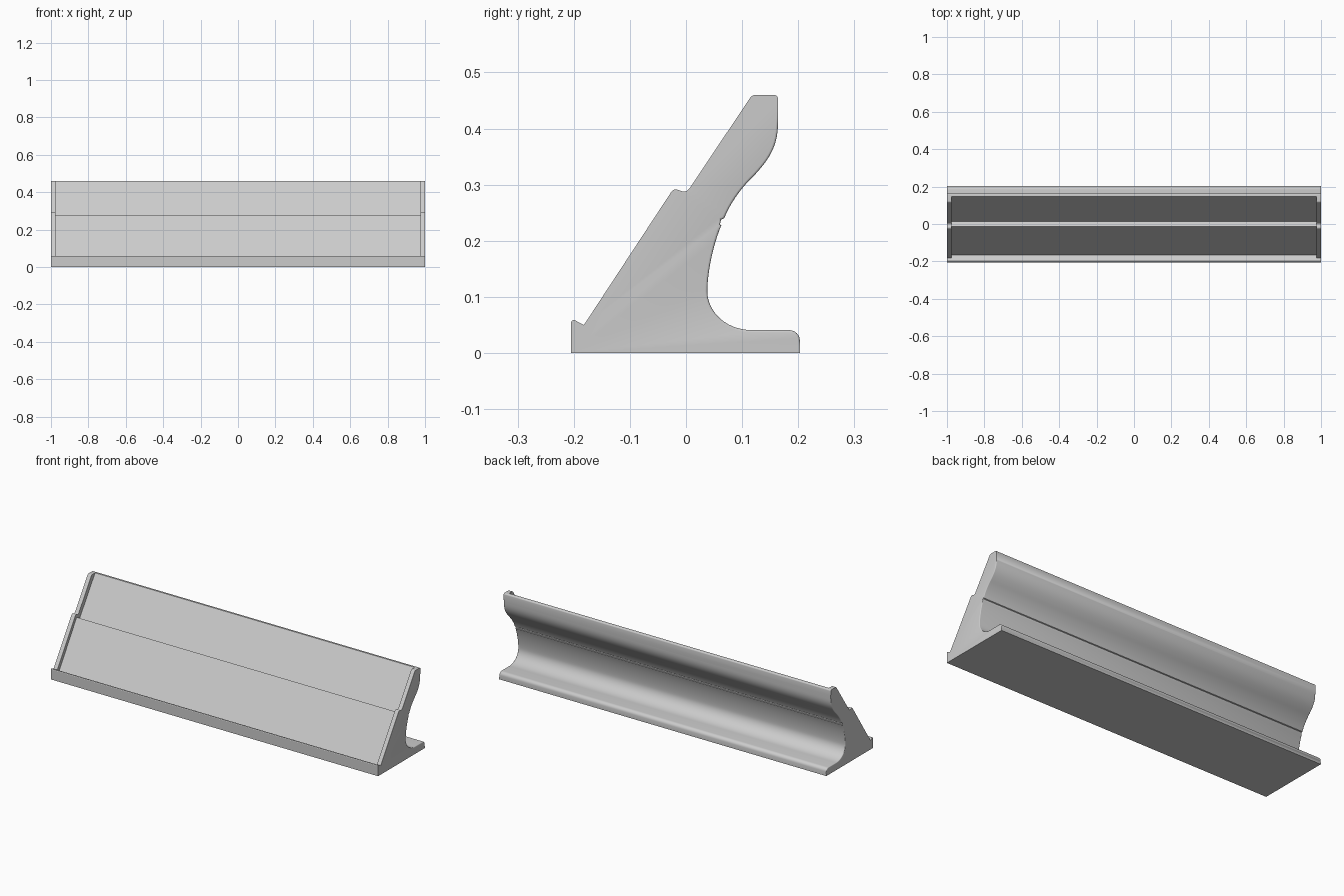
import bpy, bmesh, math
from mathutils import Vector
from mathutils.geometry import interpolate_bezier

if "Cube" in bpy.data.objects:
    bpy.data.objects.remove(bpy.data.objects["Cube"])


def curve(*pts, n=12):
    return [tuple(p) for p in interpolate_bezier(*[Vector(p) for p in pts], n)]


def prism(name, profile, half):
    """Extrude a (y, z) profile along x from -half to +half."""
    bm = bmesh.new()
    face = bm.faces.new([bm.verts.new((-half, y, z)) for y, z in profile])
    ext = bmesh.ops.extrude_face_region(bm, geom=[face])
    moved = [v for v in ext["geom"] if isinstance(v, bmesh.types.BMVert)]
    bmesh.ops.translate(bm, verts=moved, vec=(2 * half, 0, 0))
    bmesh.ops.recalc_face_normals(bm, faces=bm.faces)
    # soften the end edges along the hollow back
    soft = []
    for e in bm.edges:
        a, b = (v.co for v in e.verts)
        if abs(a.x - b.x) < 1e-5 and min(a.y, b.y) > 0.03 and max(a.z, b.z) < 0.43 and min(a.z, b.z) > 0.01:
            soft.append(e)
    if name == "holder_body":
        bmesh.ops.bevel(bm, geom=soft, offset=0.004, segments=3, profile=0.5, affect='EDGES')
    me = bpy.data.meshes.new(name)
    bm.to_mesh(me)
    bm.free()
    ob = bpy.data.objects.new(name, me)
    bpy.context.collection.objects.link(ob)
    return ob


# side outline: front lip, stepped slope, rounded top
outline = [(-0.205, 0), (-0.205, 0.055), (-0.203, 0.058), (-0.199, 0.059), (-0.182, 0.05)]
outline += curve((-0.027, 0.286), (-0.024, 0.292), (-0.018, 0.293), (-0.012, 0.290), n=6)
outline += curve((-0.006, 0.288), (0, 0.287), (0.004, 0.290), (0.008, 0.296), n=6)
outline += curve((0.113, 0.453), (0.116, 0.458), (0.119, 0.46), (0.124, 0.46), n=5)
outline += curve((0.157, 0.46), (0.161, 0.46), (0.164, 0.457), (0.164, 0.453), n=5)
# S-shaped back with a narrow seam step, then the foot
outline += curve((0.164, 0.407), (0.163, 0.365), (0.145, 0.342), (0.122, 0.317))
outline += curve((0.122, 0.317), (0.10, 0.296), (0.080, 0.270), (0.068, 0.240), n=10)[1:]
outline += [(0.0625, 0.238), (0.0605, 0.229)]
outline += curve((0.063, 0.228), (0.047, 0.19), (0.038, 0.14), (0.038, 0.11))
outline += curve((0.038, 0.11), (0.038, 0.075), (0.07, 0.041), (0.117, 0.041), n=16)[1:]
outline += curve((0.183, 0.041), (0.194, 0.041), (0.203, 0.033), (0.203, 0.022), n=7)
outline += [(0.203, 0)]
body = prism("holder_body", outline, 1.0)

# recess between the end walls, leaving two sloped panels and a ledge
recess = [(-0.192, 0.0556), (-0.166, 0.037), (-0.013, 0.276), (0.013, 0.260),
          (0.148, 0.46), (0.1547, 0.47), (0.10, 0.60), (-0.195, 0.20)]
cutter = prism("recess_cutter", recess, 0.977)
cutter.hide_render = True

mod = body.modifiers.new("recess", 'BOOLEAN')
mod.operation = 'DIFFERENCE'
mod.solver = 'EXACT'
mod.object = cutter
bpy.context.view_layer.objects.active = body
body.select_set(True)
bpy.ops.object.modifier_apply(modifier=mod.name)
bpy.data.objects.remove(cutter)

bpy.ops.object.shade_smooth_by_angle(angle=math.radians(32))
